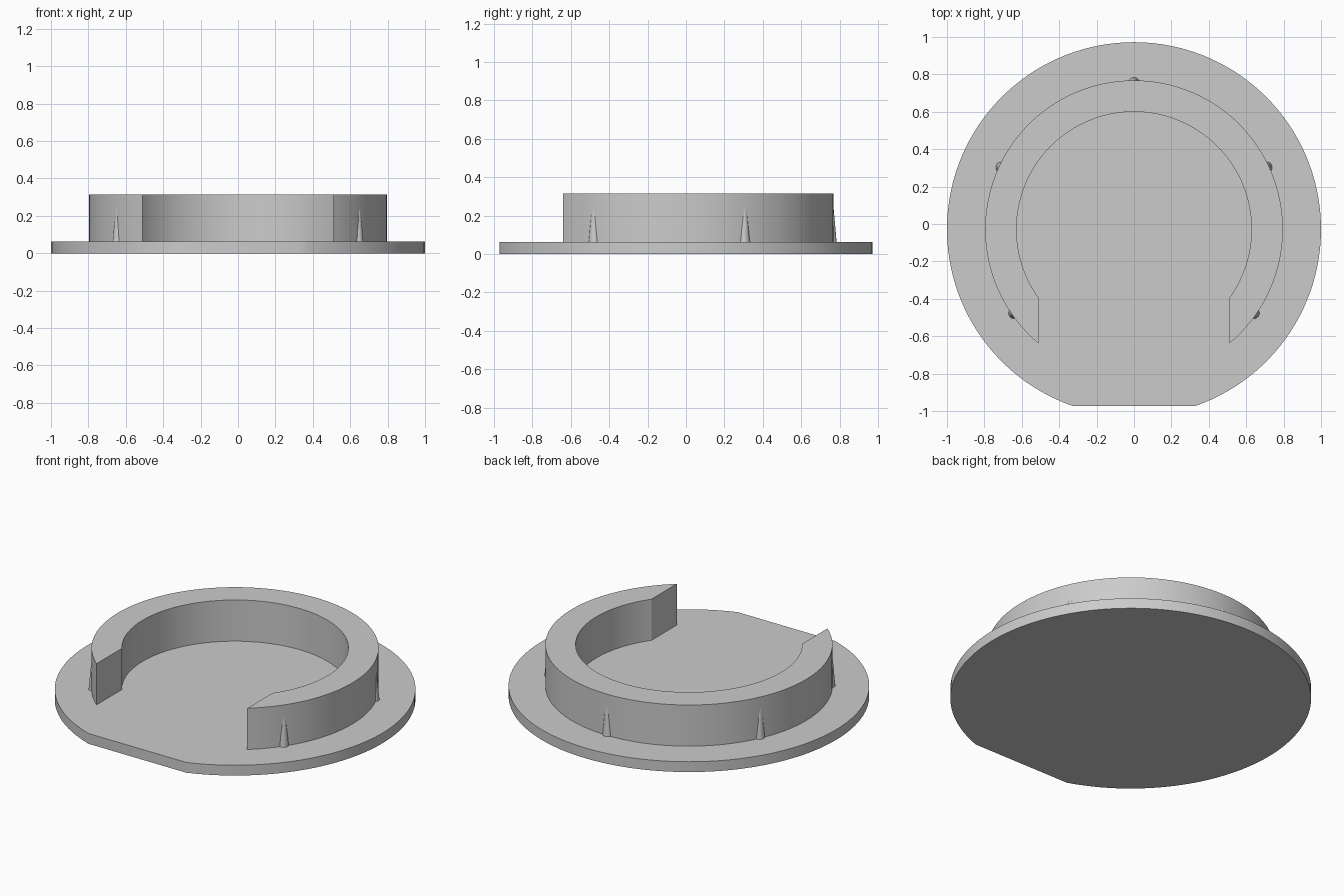
import bpy, bmesh
from math import sin, cos, pi, asin, acos, radians
from mathutils import Vector

if "Cube" in bpy.data.objects:
    bpy.data.objects.remove(bpy.data.objects["Cube"])

CY = -0.028            # shared centre of disc and ring
BASE_TOP, RING_TOP = 0.063, 0.315
OUTER, INNER, GAP = 0.796, 0.628, 0.51

grey = bpy.data.materials.new("plain grey")
grey.use_nodes = True
colour = (0.6, 0.6, 0.6, 1)
grey.diffuse_color = colour
grey.node_tree.nodes["Principled BSDF"].inputs["Base Color"].default_value = colour


def arc(radius, start, end, steps):
    return [(radius * cos(start + (end - start) * i / steps),
             CY + radius * sin(start + (end - start) * i / steps))
            for i in range(steps + 1)]


def finish(obj):
    obj.data.materials.append(grey)
    bpy.ops.object.select_all(action='DESELECT')
    obj.select_set(True)
    bpy.context.view_layer.objects.active = obj
    bpy.ops.object.shade_smooth_by_angle(angle=radians(30))


def extrude_outline(name, outline, z0, z1):
    bm = bmesh.new()
    face = bm.faces.new([bm.verts.new((x, y, z0)) for x, y in outline])
    top = bmesh.ops.extrude_face_region(bm, geom=[face], use_keep_orig=True)["geom"]
    bmesh.ops.translate(bm, vec=Vector((0, 0, z1 - z0)),
                        verts=[v for v in top if isinstance(v, bmesh.types.BMVert)])
    bmesh.ops.recalc_face_normals(bm, faces=bm.faces)
    mesh = bpy.data.meshes.new(name)
    bm.to_mesh(mesh)
    bm.free()
    obj = bpy.data.objects.new(name, mesh)
    bpy.context.collection.objects.link(obj)
    finish(obj)


# Base disc with one flat edge at the front
half_flat = acos(0.944)
extrude_outline("base_disc", arc(1, -pi / 2 + half_flat, 3 * pi / 2 - half_flat, 120),
                0, BASE_TOP)

# Open ring whose ends are cut parallel to the side planes
a_out, a_in = asin(GAP / OUTER), asin(GAP / INNER)
outline = arc(OUTER, -pi / 2 + a_out, 3 * pi / 2 - a_out, 96)
outline += reversed(arc(INNER, -pi / 2 + a_in, 3 * pi / 2 - a_in, 96))
extrude_outline("open_ring", outline, BASE_TOP, RING_TOP)

# Tapered grip ribs, half sunk into the outer wall
for i, degrees in enumerate((-35, 25, 90, 155, 215)):
    a = radians(degrees)
    bpy.ops.mesh.primitive_cone_add(
        vertices=24, radius1=0.03, radius2=0.012, depth=0.2,
        location=(0.782 * cos(a), CY + 0.782 * sin(a), BASE_TOP + 0.1))
    rib = bpy.context.object
    rib.name = f"grip_rib_{i + 1}"
    finish(rib)
